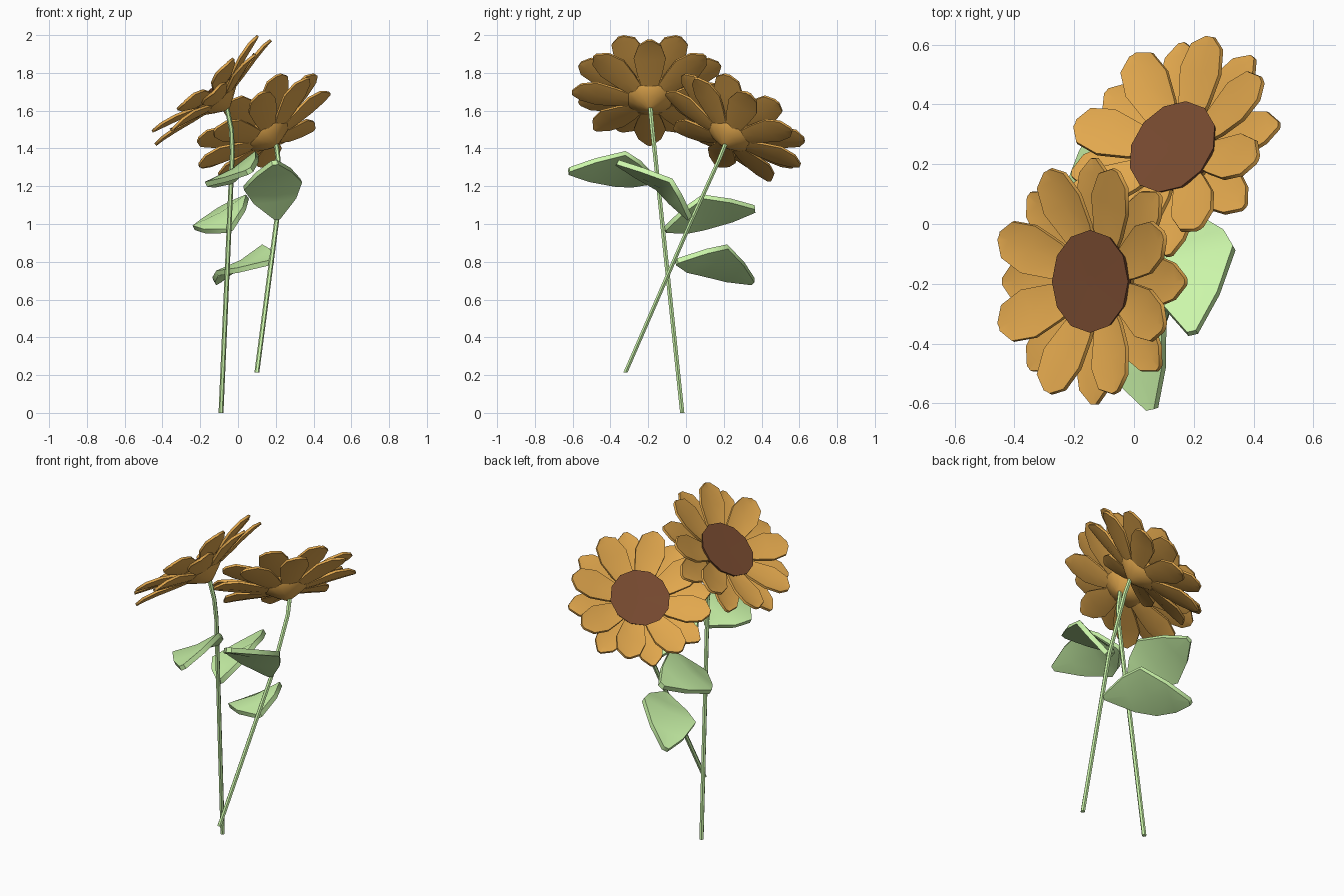
import bpy, bmesh, math
from mathutils import Vector, Matrix

if "Cube" in bpy.data.objects:
    bpy.data.objects.remove(bpy.data.objects["Cube"])


def material(name, rgb):
    m = bpy.data.materials.new(name)
    m.diffuse_color = (*rgb, 1)
    m.use_nodes = True
    m.node_tree.nodes["Principled BSDF"].inputs["Base Color"].default_value = m.diffuse_color
    return m


ORANGE = material("petal_orange", (0.76, 0.39, 0.075))
BROWN = material("seed_brown", (0.19, 0.07, 0.03))
GREEN = material("leaf_green", (0.60, 0.92, 0.40))


def make(name, verts, faces, mat, thickness=0, smooth=False):
    mesh = bpy.data.meshes.new(name)
    mesh.from_pydata([tuple(v) for v in verts], [], faces)
    bm = bmesh.new()
    bm.from_mesh(mesh)
    bmesh.ops.recalc_face_normals(bm, faces=bm.faces)
    bm.to_mesh(mesh)
    bm.free()
    mesh.materials.append(mat)
    ob = bpy.data.objects.new(name, mesh)
    bpy.context.collection.objects.link(ob)
    bpy.ops.object.select_all(action='DESELECT')
    ob.select_set(True)
    bpy.context.view_layer.objects.active = ob
    if thickness:
        s = ob.modifiers.new("thickness", 'SOLIDIFY')
        s.thickness = thickness
        s.offset = 0
        bpy.ops.object.modifier_apply(modifier=s.name)
    if smooth:
        bpy.ops.object.shade_smooth_by_angle(angle=math.radians(50))
    return ob


def loft(name, rings, mat, smooth=False):
    """Closed skin over rings that have equal point counts."""
    n = len(rings[0])
    verts = [p for r in rings for p in r]
    faces = [(k * n + i, k * n + (i + 1) % n, (k + 1) * n + (i + 1) % n, (k + 1) * n + i)
             for k in range(len(rings) - 1) for i in range(n)]
    faces += [tuple(range(n)), tuple(range(len(verts) - n, len(verts)))]
    return make(name, verts, faces, mat, smooth=smooth)


def ring(r, h, n):
    return [Vector((r * math.cos(math.tau * i / n), r * math.sin(math.tau * i / n), h))
            for i in range(n)]


def stem(name, path):
    loft(name, [[Vector(p) + v for v in ring(0.013, 0, 6)] for p in path], GREEN)


# rows of (radius, half width, height) along each petal
LOWER = [(0.06, 0.03, -0.065), (0.18, 0.065, -0.038), (0.28, 0.084, -0.014),
         (0.365, 0.06, -0.004), (0.412, 0.012, -0.008)]
UPPER = [(0.06, 0.03, -0.025), (0.18, 0.065, 0.0), (0.28, 0.086, 0.033),
         (0.365, 0.066, 0.053), (0.402, 0.015, 0.055)]
COUNT = 8


def petals(name, rows, phase, frame):
    verts, faces = [], []
    for k in range(COUNT):
        rot = frame @ Matrix.Rotation(math.tau * (k + phase) / COUNT, 4, 'Z')
        b = len(verts)
        for r, w, h in rows:
            for s in (-1, 0, 1):
                verts.append(rot @ Vector((r, s * w, h - (0.17 * w if s == 0 else 0))))
        for i in range(len(rows) - 1):
            for j in range(2):
                a = b + 3 * i + j
                faces.append((a, a + 1, a + 4, a + 3))
    make(name, verts, faces, ORANGE, 0.014, True)


def head(name, centre, normal, scale=1):
    n = Vector(normal).normalized()
    up = (Vector((0, 0, 1)) - n * n.z).normalized()
    frame = Matrix((up, n.cross(up), n)).transposed().to_4x4()
    frame.translation = Vector(centre)
    frame = frame @ Matrix.Scale(scale, 4)
    petals(name + "_lower_petals", LOWER, 0, frame)
    petals(name + "_upper_petals", UPPER, 0.5, frame)
    # cone under the petals, joining the stem
    loft(name + "_calyx", [[frame @ p for p in ring(r, h, 12)] for r, h in
                           ((0.018, -0.125), (0.07, -0.095), (0.14, -0.05), (0.155, 0.0))],
         ORANGE, True)
    # seed disc
    loft(name + "_seed_disc", [[frame @ p for p in ring(r, h, 12)] for r, h in
                               ((0.16, -0.015), (0.172, 0.014), (0.02, 0.012))], BROWN)


def leaf(name, base, left, right, tip):
    base, left, right, tip = map(Vector, (base, left, right, tip))
    nrm = (right - left).cross(tip - base).normalized()
    if nrm.z < 0:
        nrm = -nrm
    side = right - left
    mid = (left + right) / 2 - nrm * 0.015
    low, far = base.lerp(mid, 0.55), mid.lerp(tip, 0.55)
    # rows across the blade from base to tip, folded along the midrib
    rows = [(base - side * 0.04, base, base + side * 0.04),
            (base.lerp(left, 0.55) - side * 0.09, low, base.lerp(right, 0.55) + side * 0.09),
            (left, mid, right),
            (left.lerp(tip, 0.55) - side * 0.08, far, right.lerp(tip, 0.55) + side * 0.08),
            (tip - side * 0.05, tip, tip + side * 0.05)]
    verts = [p for r in rows for p in r]
    faces = [(3 * i + j, 3 * i + j + 1, 3 * i + j + 4, 3 * i + j + 3)
             for i in range(4) for j in range(2)]
    make(name, verts, faces, GREEN, 0.028, True)


# tall flower, leaning to the left
stem("tall_stem", [(-0.09, -0.02, 0), (-0.03, -0.165, 1.38), (-0.035, -0.178, 1.5),
                   (-0.062, -0.19, 1.63)])
head("tall_flower", (-0.138, -0.192, 1.703), (-0.67, 0, 0.74))
leaf("tall_leaf_front", (-0.03, -0.16, 1.23), (-0.17, -0.38, 1.21),
     (0.10, -0.32, 1.375), (0.06, -0.62, 1.28))
leaf("tall_leaf_back", (-0.045, -0.11, 0.97), (-0.235, 0.10, 0.98),
     (0.05, 0.09, 1.145), (-0.09, 0.365, 1.08))

# short flower, leaning to the back left
stem("short_stem", [(0.10, -0.32, 0.215), (0.205, 0.03, 1.02), (0.213, 0.175, 1.34),
                    (0.20, 0.215, 1.44)])
head("short_flower", (0.135, 0.253, 1.507), (-0.51, 0.43, 0.74), 0.98)
leaf("short_leaf_front", (0.205, 0.02, 1.03), (0.03, -0.15, 1.19),
     (0.335, -0.08, 1.23), (0.195, -0.365, 1.325))
leaf("short_leaf_back", (0.175, -0.05, 0.80), (-0.11, 0.07, 0.74),
     (0.135, 0.22, 0.88), (-0.11, 0.355, 0.695))
